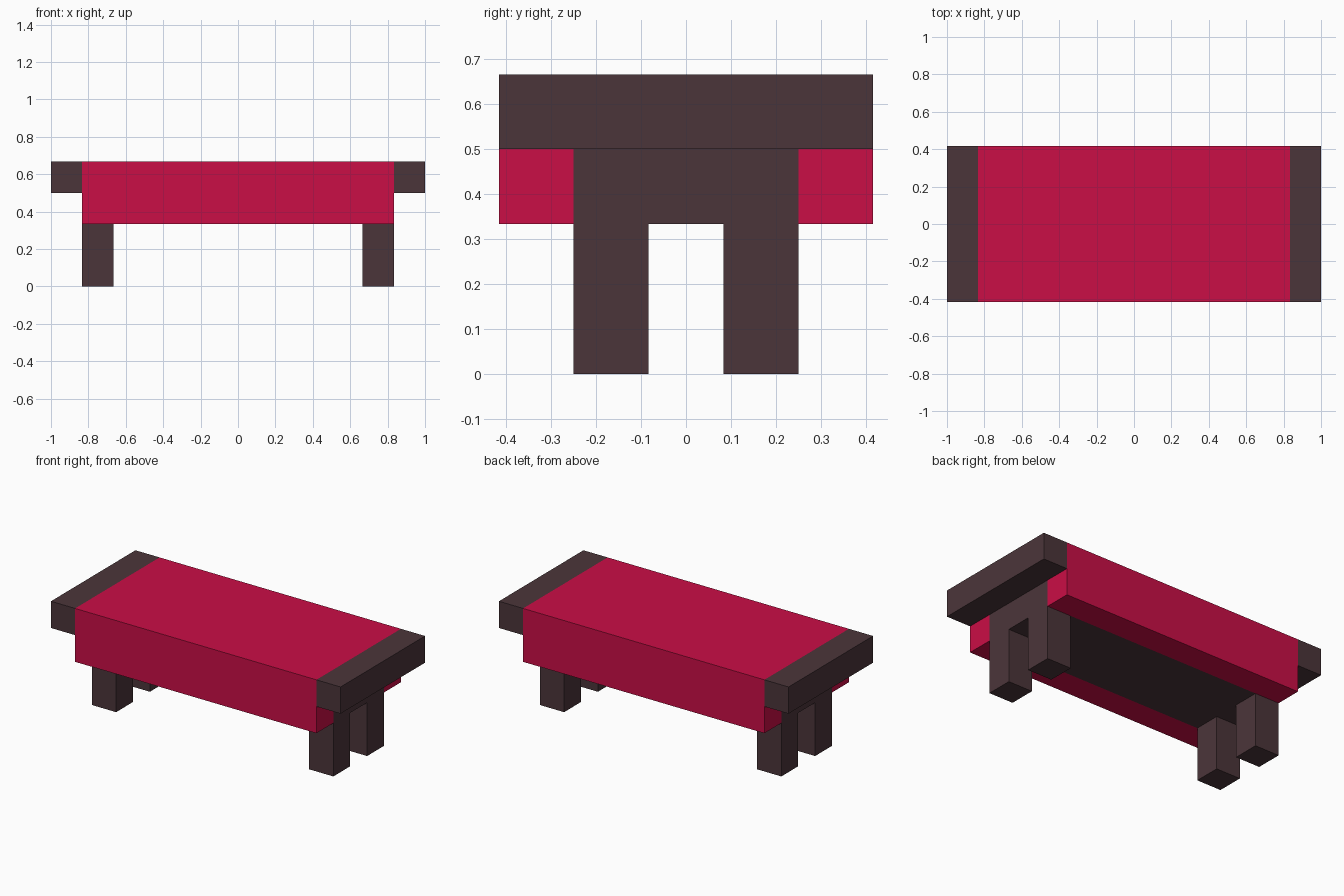
import bpy, bmesh

if "Cube" in bpy.data.objects:
    bpy.data.objects.remove(bpy.data.objects["Cube"])

U = 1 / 6  # the whole bench sits on a grid of one-sixth units


def srgb(r, g, b):
    def lin(c):
        c /= 255
        return c / 12.92 if c <= 0.04045 else ((c + 0.055) / 1.055) ** 2.4
    return (lin(r), lin(g), lin(b), 1)


def material(name, colour):
    m = bpy.data.materials.new(name)
    m.diffuse_color = colour
    m.use_nodes = True
    m.node_tree.nodes["Principled BSDF"].inputs["Base Color"].default_value = m.diffuse_color
    return m


RED = material("crimson fabric", srgb(202, 14, 70))
WOOD = material("dark wood", srgb(75, 53, 58))


def extrude_x(name, profile, x0, x1, mat):
    """Extrude a (y, z) profile along x, in grid units."""
    bm = bmesh.new()
    face = bm.faces.new([bm.verts.new((x0 * U, y * U, z * U)) for y, z in profile])
    ext = bmesh.ops.extrude_face_region(bm, geom=[face])
    verts = [v for v in ext["geom"] if isinstance(v, bmesh.types.BMVert)]
    bmesh.ops.translate(bm, vec=((x1 - x0) * U, 0, 0), verts=verts)
    bmesh.ops.recalc_face_normals(bm, faces=bm.faces)
    mesh = bpy.data.meshes.new(name)
    bm.to_mesh(mesh)
    bm.free()
    mesh.materials.append(mat)
    obj = bpy.data.objects.new(name, mesh)
    bpy.context.collection.objects.link(obj)
    return obj


def rect(y0, y1, z0, z1):
    return [(y0, z0), (y1, z0), (y1, z1), (y0, z1)]


# Fabric cover: upside-down U draped over the frame
extrude_x("cover", [(-2.5, 2), (-1.5, 2), (-1.5, 3), (1.5, 3),
                    (1.5, 2), (2.5, 2), (2.5, 4), (-2.5, 4)], -5, 5, RED)

# Wooden frame showing underneath and at both ends
extrude_x("seat_frame", rect(-1.5, 1.5, 2, 3), -5, 5, WOOD)

# End rails and legs, mirrored left/right and front/back
for side, sx in (("left", -1), ("right", 1)):
    extrude_x(f"{side}_end_rail", rect(-2.5, 2.5, 3, 4), *sorted((5 * sx, 6 * sx)), WOOD)
    for end, sy in (("front", -1), ("back", 1)):
        y0, y1 = sorted((0.5 * sy, 1.5 * sy))
        extrude_x(f"{end}_{side}_leg", rect(y0, y1, 0, 2), *sorted((4 * sx, 5 * sx)), WOOD)
